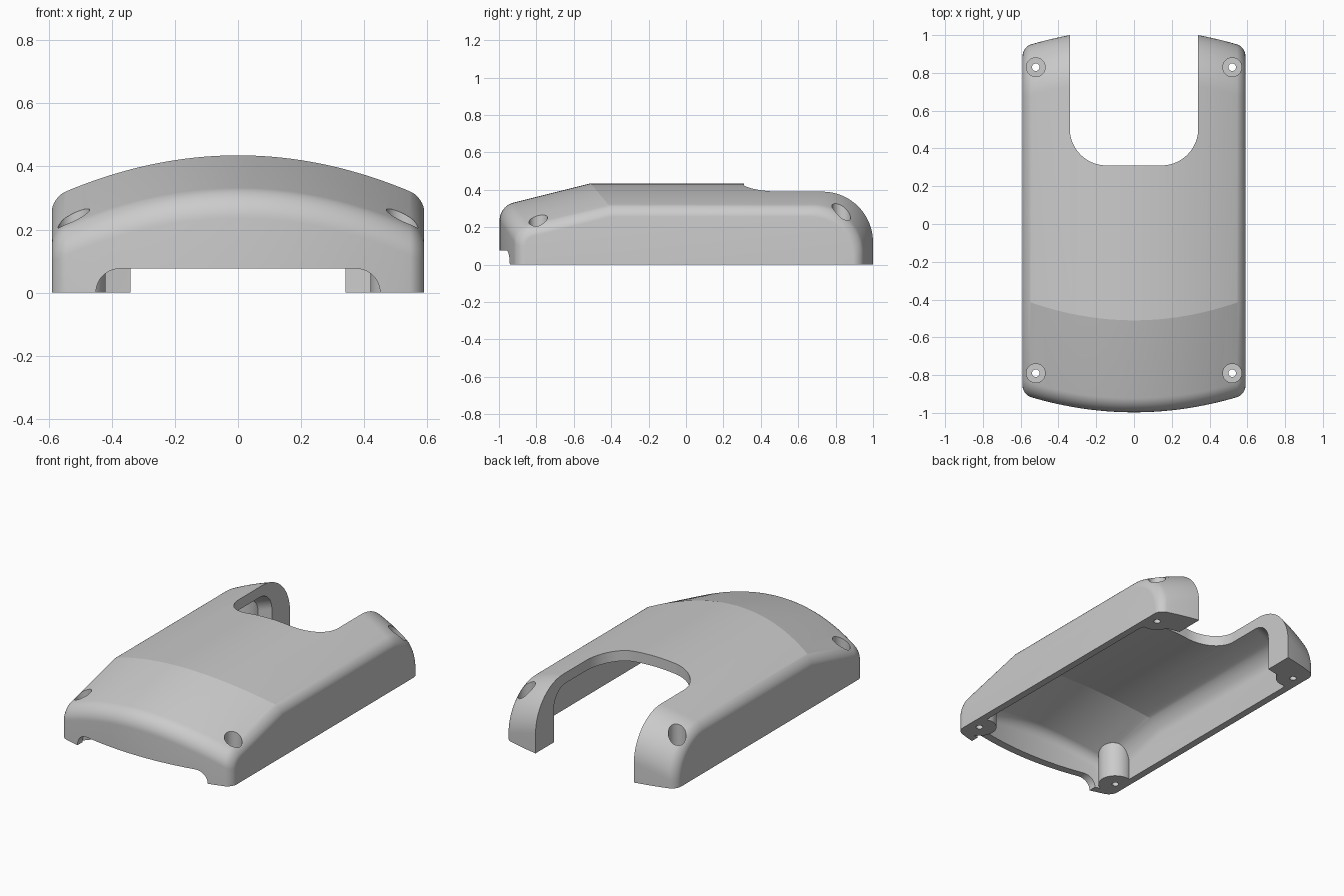
import bpy, bmesh, math
from mathutils import Vector

if "Cube" in bpy.data.objects:
    bpy.data.objects.remove(bpy.data.objects["Cube"])


def fillet(p, c, q, r, n=12):
    """Points of an arc rounding corner c between neighbours p and q."""
    p, c, q = Vector(p), Vector(c), Vector(q)
    u, v = (p - c).normalized(), (q - c).normalized()
    half = math.acos(u.dot(v)) / 2
    centre = c + (u + v).normalized() * r / math.sin(half)
    a, b = c + u * r / math.tan(half) - centre, c + v * r / math.tan(half) - centre
    w = math.pi - 2 * half
    return [tuple(centre + (a * math.sin(w - w * i / n) + b * math.sin(w * i / n)) / math.sin(w))
            for i in range(n + 1)]


def make_object(name, bm):
    bmesh.ops.recalc_face_normals(bm, faces=bm.faces)
    mesh = bpy.data.meshes.new(name)
    bm.to_mesh(mesh)
    bm.free()
    ob = bpy.data.objects.new(name, mesh)
    bpy.context.collection.objects.link(ob)
    return ob


def prism(name, points, offset):
    bm = bmesh.new()
    face = bm.faces.new([bm.verts.new(p) for p in points])
    ext = bmesh.ops.extrude_face_region(bm, geom=[face])
    bmesh.ops.translate(bm, vec=offset, verts=[g for g in ext["geom"] if isinstance(g, bmesh.types.BMVert)])
    return make_object(name, bm)


def cylinder(name, x, y, r, z0, z1):
    pts = [(x + r * math.cos(i * math.tau / 48), y + r * math.sin(i * math.tau / 48), z0) for i in range(48)]
    return prism(name, pts, (0, 0, z1 - z0))


def profile(x, d, front, back, top, rf, rb, z0):
    """Lengthwise (y, z) section at x, shrunk by d."""
    yf = -0.997 + x * x / 3.7 + front + d
    yb = 1.031 - x * x / 3.7 - back - d
    crown = 0.435 - x * x / 2.6 - top - d
    nose = 0.3125 - 0.464 * x * x - top - d
    crease = (-1 + (crown - nose) / 0.25, crown)
    a, c = (yf, nose + 0.25 * (yf + 1)), (yb, crown)
    return ([(yf, z0)] + fillet((yf, z0), a, crease, max(rf - d, 0.015)) + [crease]
            + fillet(crease, c, (yb, z0), max(rb - d, 0.015), 20) + [(yb, z0)])


def loft(name, width, r, *dims):
    """Sweep the section across x, rounding over both sides with radius r."""
    flat = width - r
    arc = [(flat + r * math.sin(i * math.pi / 20), r * (1 - math.cos(i * math.pi / 20))) for i in range(1, 11)]
    cols = [(-x, d) for x, d in reversed(arc)]
    cols += [(-flat + 2 * flat * i / 40, 0) for i in range(41)] + arc
    bm = bmesh.new()
    rings = [[bm.verts.new((x, y, z)) for y, z in profile(x, d, *dims)] for x, d in cols]
    n = len(rings[0])
    for p, q in zip(rings, rings[1:]):
        for i in range(n):
            bm.faces.new((p[i], p[(i + 1) % n], q[(i + 1) % n], q[i]))
    bm.faces.new(rings[0])
    bm.faces.new(rings[-1])
    return make_object(name, bm)


def cut(target, cutter):
    mod = target.modifiers.new("cut", "BOOLEAN")
    mod.operation, mod.solver, mod.object = "DIFFERENCE", "EXACT", cutter
    bpy.context.view_layer.objects.active = target
    bpy.ops.object.modifier_apply(modifier=mod.name)
    bpy.data.objects.remove(cutter)


# outer body and inner cavity: front, back, top insets, front and back radii, base height
shell = loft("cover_shell", 0.59, 0.045, 0, 0, 0, 0.1, 0.27, 0)
cavity = loft("cavity", 0.545, 0.08, 0.05, 0.18, 0.065, 0.07, 0.12, -0.1)

# screw bosses are left standing in the cavity
screws = [(s * 0.52, y) for s in (-1, 1) for y in (-0.79, 0.83)]
for x, y in screws:
    cut(cavity, cylinder("boss", x, y, 0.1, -0.2, 0.6))
cut(shell, cavity)

# rear slot with rounded inner corners
slot = [(-0.34, 1.2)] + fillet((-0.34, 1.2), (-0.34, 0.31), (0.34, 0.31), 0.195, 20)
slot += [(-x, y) for x, y in reversed(slot)]
cut(shell, prism("slot", [(x, y, -0.2) for x, y in slot], (0, 0, 1)))

# low notch in the front wall
notch = [(-0.45, -0.1), (-0.45, 0)] + fillet((-0.45, -0.1), (-0.45, 0.076), (0.45, 0.076), 0.0755)
notch += [(-x, z) for x, z in reversed(notch)]
cut(shell, prism("notch", [(x, -1.2, z) for x, z in notch], (0, 0.335, 0)))

# counterbored screw holes
for x, y in screws:
    cut(shell, cylinder("counterbore", x, y, 0.05, 0.1, 0.7))
    cut(shell, cylinder("screw_hole", x, y, 0.02, -0.1, 0.3))

bpy.ops.object.select_all(action="DESELECT")
shell.select_set(True)
bpy.context.view_layer.objects.active = shell
bpy.ops.object.shade_smooth_by_angle(angle=math.radians(12))
